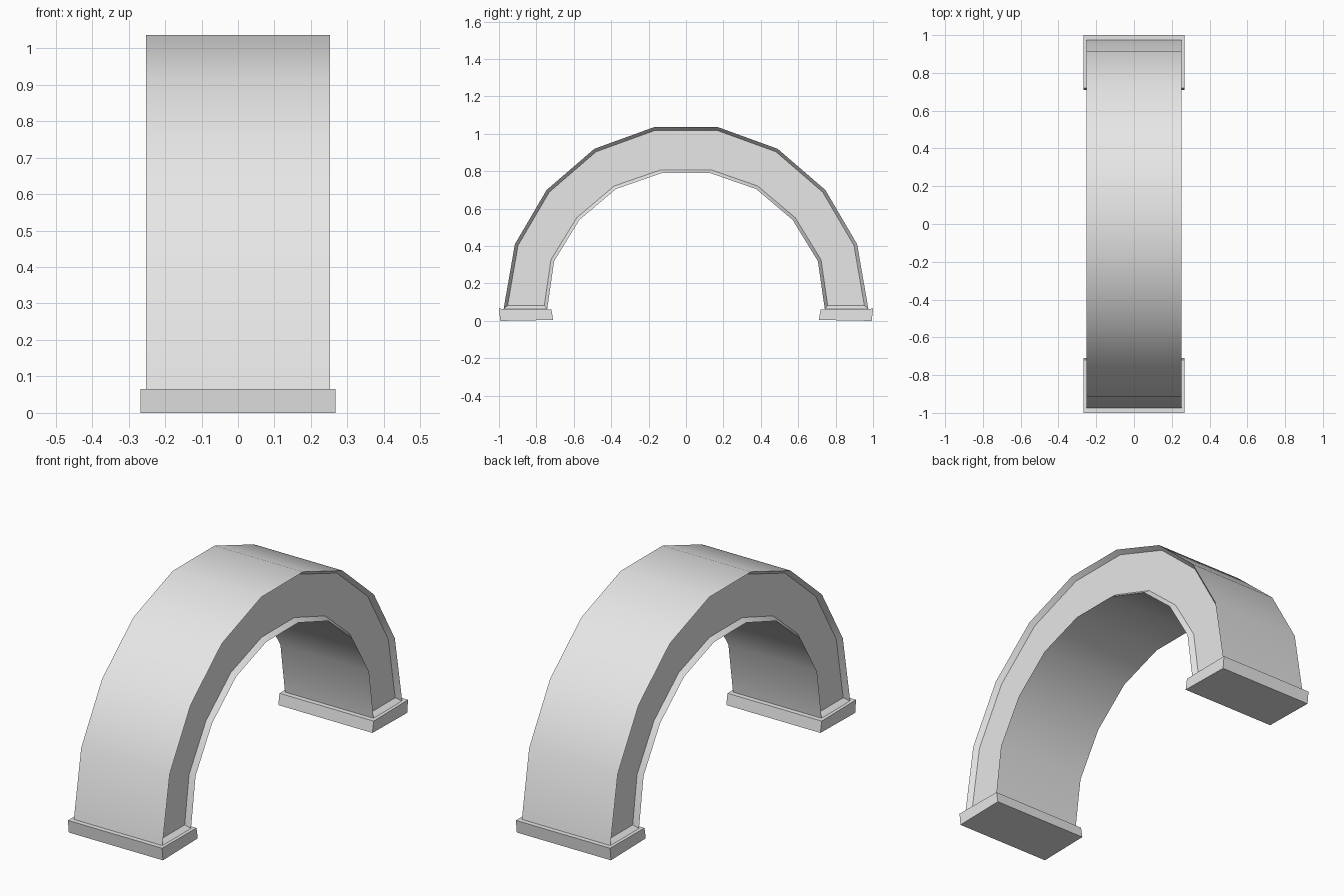
import bpy
import bmesh

cube = bpy.data.objects.get("Cube")
if cube:
    bpy.data.objects.remove(cube)

# Single plain stone colour
stone = bpy.data.materials.new("light_grey")
stone.use_nodes = True
colour = (0.8, 0.8, 0.8, 1)
stone.diffuse_color = colour
stone.node_tree.nodes["Principled BSDF"].inputs["Base Color"].default_value = colour


def extrude_profile(name, profile, half_width, recess=False):
    """Extrude a closed (y, z) outline across x, optionally with recessed sides."""
    bm = bmesh.new()
    rings = [[bm.verts.new((x, y, z)) for y, z in profile]
             for x in (-half_width, half_width)]
    sides = [bm.faces.new(ring) for ring in rings]
    count = len(profile)
    for i in range(count):
        j = (i + 1) % count
        bm.faces.new((rings[0][i], rings[0][j], rings[1][j], rings[1][i]))
    bmesh.ops.recalc_face_normals(bm, faces=bm.faces)
    if recess:
        bmesh.ops.inset_individual(bm, faces=sides, thickness=0.018,
                                   depth=-0.025, use_even_offset=True)
    mesh = bpy.data.meshes.new(name)
    bm.to_mesh(mesh)
    bm.free()
    mesh.materials.append(stone)
    obj = bpy.data.objects.new(name, mesh)
    bpy.context.collection.objects.link(obj)
    bpy.ops.object.select_all(action="DESELECT")
    obj.select_set(True)
    bpy.context.view_layer.objects.active = obj
    bpy.ops.object.shade_smooth_by_angle(angle=0.55)
    return obj


def mirrored(half):
    """Complete a half curve, listed from the foot up to the crown."""
    return half + [(-y, z) for y, z in reversed(half)]


# Arch band with recessed side panels
outer = [(0.975, 0.064), (0.915, 0.41), (0.745, 0.70), (0.49, 0.92), (0.17, 1.036)]
inner = [(0.742, 0.064), (0.705, 0.32), (0.57, 0.54), (0.375, 0.705), (0.13, 0.79)]
extrude_profile("arch", mirrored(outer) + mirrored(inner)[::-1], 0.252, recess=True)

# Plinths under both feet, leaning slightly inward at the bottom
plinth = [(1.0, 0.065), (0.993, 0.0), (0.71, 0.005), (0.72, 0.062)]
for name, side in (("front_plinth", -1), ("back_plinth", 1)):
    extrude_profile(name, [(side * y, z) for y, z in plinth], 0.268)
